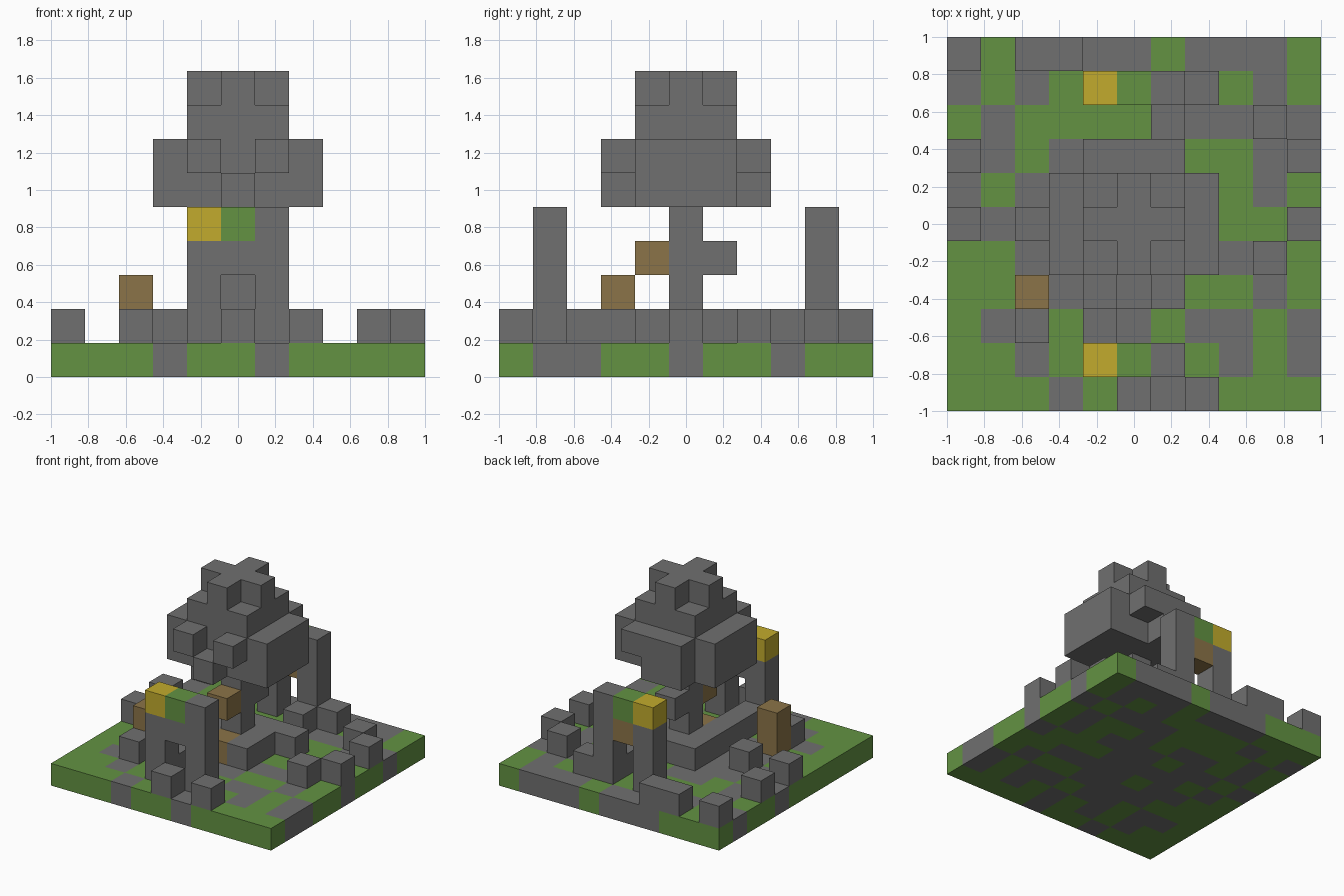
import bpy
import bmesh
from mathutils import Vector

if "Cube" in bpy.data.objects:
    bpy.data.objects.remove(bpy.data.objects["Cube"], do_unlink=True)

SIDE = 11
CELL = 2 / SIDE


def material(name, color):
    mat = bpy.data.materials.new(name)
    mat.use_nodes = True
    mat.diffuse_color = (*color, 1)
    mat.node_tree.nodes["Principled BSDF"].inputs["Base Color"].default_value = (*color, 1)
    return mat


MATS = {
    "stone": material("stone_grey", (.16, .16, .16)),
    "grass": material("grass_green", (.125, .29, .055)),
    "gold": material("gold_yellow", (.54, .41, .026)),
    "wood": material("wood_brown", (.26, .175, .065)),
}
SLOT = {key: n for n, key in enumerate(MATS)}
parts = {}       # part name -> {cell: colour}


def box(part, color, xs, ys, zs):
    """Fill a block of cells; each range is a number or an inclusive pair."""
    spans = [range(r, r + 1) if isinstance(r, int) else range(r[0], r[1] + 1)
             for r in (xs, ys, zs)]
    cells = parts.setdefault(part, {})
    for x in spans[0]:
        for y in spans[1]:
            for z in spans[2]:
                cells[x, y, z] = color


# Ground slab: stone paving (#) in grass (.), back row first
PAVING = """
...###.###.
#.#....#.#.
.#....###.#
.#.##.#..#.
#.##.###.#.
.#.####...#
..##.####..
...####..#.
.##.##.##.#
..#.#.#.#.#
...#..#....
""".split()
for row, line in enumerate(PAVING):
    for col, mark in enumerate(line):
        box("ground", "stone" if mark == "#" else "grass", col, SIDE - 1 - row, 0)

# Loose stones around the edge
for x, y in [(5, 0), (7, 0), (2, 2), (9, 4), (10, 5), (10, 7), (9, 8), (6, 8),
             (7, 9), (2, 10), (3, 10), (0, 10), (0, 7), (0, 5), (2, 5)]:
    box("loose_stones", "stone", x, y, 1)

# Front and back gateways
for name, y, lintel in (("front_gate", 1, "stone"), ("back_gate", 9, "wood")):
    for x in (4, 6):
        box(name, "stone", x, y, (1, 4))
    box(name, lintel, 5, y, 3)
    box(name, "grass", 5, y, 4)
    box(name, "gold", 4, y, 4)

# Wooden post
box("wooden_post", "wood", 2, 3, (1, 2))

# Plinth with a side step and a front arm
box("plinth", "stone", (4, 6), (4, 6), 1)
box("plinth", "stone", 4, (2, 3), 1)
box("plinth", "stone", 7, 6, 1)
box("plinth", "wood", 5, 4, 1)

# Central pillar with brackets
box("pillar", "stone", 5, 5, (2, 4))
box("pillar", "stone", 5, 6, 3)
box("pillar", "wood", 5, 4, 3)

# Large stone head: core, stepped crown, side slabs, front knobs, back slab
box("head", "stone", (4, 6), (4, 6), (5, 7))
box("head", "stone", (4, 6), 5, 8)
box("head", "stone", 5, (4, 6), 8)
for x in (3, 7):
    box("head", "stone", x, (4, 6), (5, 6))
for x in (4, 6):
    box("head", "stone", x, 3, 6)
box("head", "stone", 5, 3, 5)
box("head", "stone", (4, 6), 7, 6)
box("head", "stone", (4, 5), 7, 5)

filled = {cell for cells in parts.values() for cell in cells}


def build(name, cells):
    """Mesh the exposed cell sides and merge flat areas of one colour."""
    bm = bmesh.new()
    for cell, color in cells.items():
        centre = Vector(cell) + Vector((.5, .5, .5))
        for axis in range(3):
            for sign in (-1, 1):
                normal = Vector((0, 0, 0))
                normal[axis] = sign
                if tuple(int(c + n) for c, n in zip(cell, normal)) in filled:
                    continue
                u, v = Vector((0, 0, 0)), Vector((0, 0, 0))
                u[(axis + 1) % 3] = .5
                v[(axis + 2) % 3] = .5 * sign
                mid = centre + normal / 2
                ring = [mid - u - v, mid + u - v, mid + u + v, mid - u + v]
                face = bm.faces.new([bm.verts.new(p) for p in ring])
                face.material_index = SLOT[color]
    for vert in bm.verts:
        vert.co = (vert.co - Vector((SIDE / 2, SIDE / 2, 0))) * CELL
    bmesh.ops.remove_doubles(bm, verts=bm.verts, dist=CELL / 100)
    mesh = bpy.data.meshes.new(name)
    bm.to_mesh(mesh)
    bm.free()
    for mat in MATS.values():
        mesh.materials.append(mat)
    obj = bpy.data.objects.new(name, mesh)
    bpy.context.collection.objects.link(obj)


for part_name, part_cells in parts.items():
    build(part_name, part_cells)
